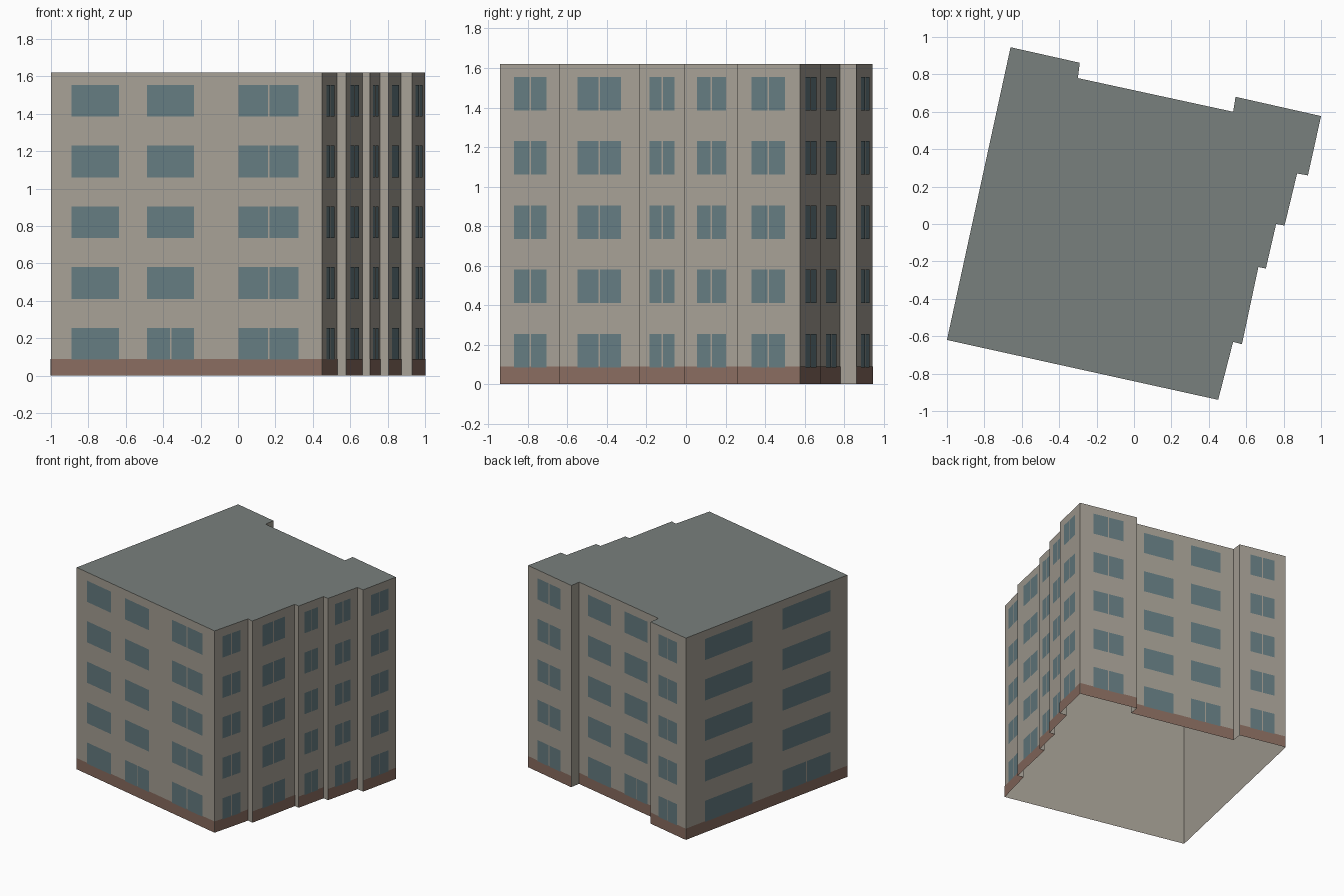
import bpy
from mathutils import Vector

if "Cube" in bpy.data.objects:
    bpy.data.objects.remove(bpy.data.objects["Cube"])

HEIGHT, BASE_TOP, STOREY, FLOORS = 1.62, 0.09, 0.325, 5
LIFT = 0.002   # panels sit just proud of the wall
GAP = 0.008    # mullion between two panes


def material(name, color):
    m = bpy.data.materials.new(name)
    m.diffuse_color = (*color, 1)
    m.use_nodes = True
    m.node_tree.nodes["Principled BSDF"].inputs["Base Color"].default_value = m.diffuse_color
    return m


wall_mat = material("plaster", (0.38, 0.35, 0.30))
roof_mat = material("roofing", (0.19, 0.215, 0.205))
glass_mat = material("glass", (0.13, 0.20, 0.22))
brick_mat = material("brick", (0.25, 0.15, 0.115))


def make(name, quads, mat):
    verts = [v for q in quads for v in q]
    faces, n = [], 0
    for q in quads:
        faces.append(range(n, n + len(q)))
        n += len(q)
    me = bpy.data.meshes.new(name)
    me.from_pydata(verts, [], [tuple(f) for f in faces])
    me.materials.append(mat)
    ob = bpy.data.objects.new(name, me)
    bpy.context.collection.objects.link(ob)


# Footprint, anticlockwise from the front left corner
outline = [(-1.0, -0.62), (0.45, -0.94), (0.53, -0.63), (0.577, -0.643),
           (0.665, -0.23), (0.705, -0.238), (0.76, 0.0), (0.805, -0.008),
           (0.872, 0.27), (0.93, 0.26), (1.0, 0.577), (0.543, 0.68),
           (0.53, 0.60), (-0.30, 0.78), (-0.29, 0.862), (-0.66, 0.945)]
N = len(outline)


def panel(i, a, b, z0, z1, lift=0.0):
    """Rectangle on wall i between fractions a and b of its length."""
    p, q = Vector(outline[i]), Vector(outline[(i + 1) % N])
    d = q - p
    off = Vector((d.y, -d.x)).normalized() * lift
    s, e = p + d * a + off, p + d * b + off
    return [(s.x, s.y, z0), (e.x, e.y, z0), (e.x, e.y, z1), (s.x, s.y, z1)]


# Windows per wall: start, end, split ("all" floors, "ground" floor, or none)
single = [(0.23, 0.76, "all")]
windows = {
    0: [(0.076, 0.252, ""), (0.355, 0.528, "ground"), (0.693, 0.914, "all")],
    1: single, 3: single, 5: single, 7: single, 9: single, 10: single,
    12: [(0.12, 0.41, ""), (0.58, 0.87, "ground")],
    14: single,
    15: [(0.118, 0.41, ""), (0.595, 0.895, "ground")],
}

# Walls are an open shell under a flat roof
make("walls", [panel(i, 0, 1, 0, HEIGHT) for i in range(N)], wall_mat)
make("roof", [[(x, y, HEIGHT) for x, y in outline]], roof_mat)

# Brick base course, on the main walls only
make("brick_base", [panel(i, 0, 1, 0, BASE_TOP, LIFT) for i in windows], brick_mat)

# Window panes
panes = []
for i, row in windows.items():
    length = (Vector(outline[(i + 1) % N]) - Vector(outline[i])).length
    g = GAP / 2 / length
    for a, b, split in row:
        for f in range(FLOORS):
            z0 = BASE_TOP - 0.005 + f * STOREY
            z1 = z0 + 0.17
            if split == "all" or (split == "ground" and f == 0):
                m = (a + b) / 2
                spans = [(a, m - g), (m + g, b)]
            else:
                spans = [(a, b)]
            panes += [panel(i, s, e, z0, z1, LIFT * 2) for s, e in spans]
make("windows", panes, glass_mat)
